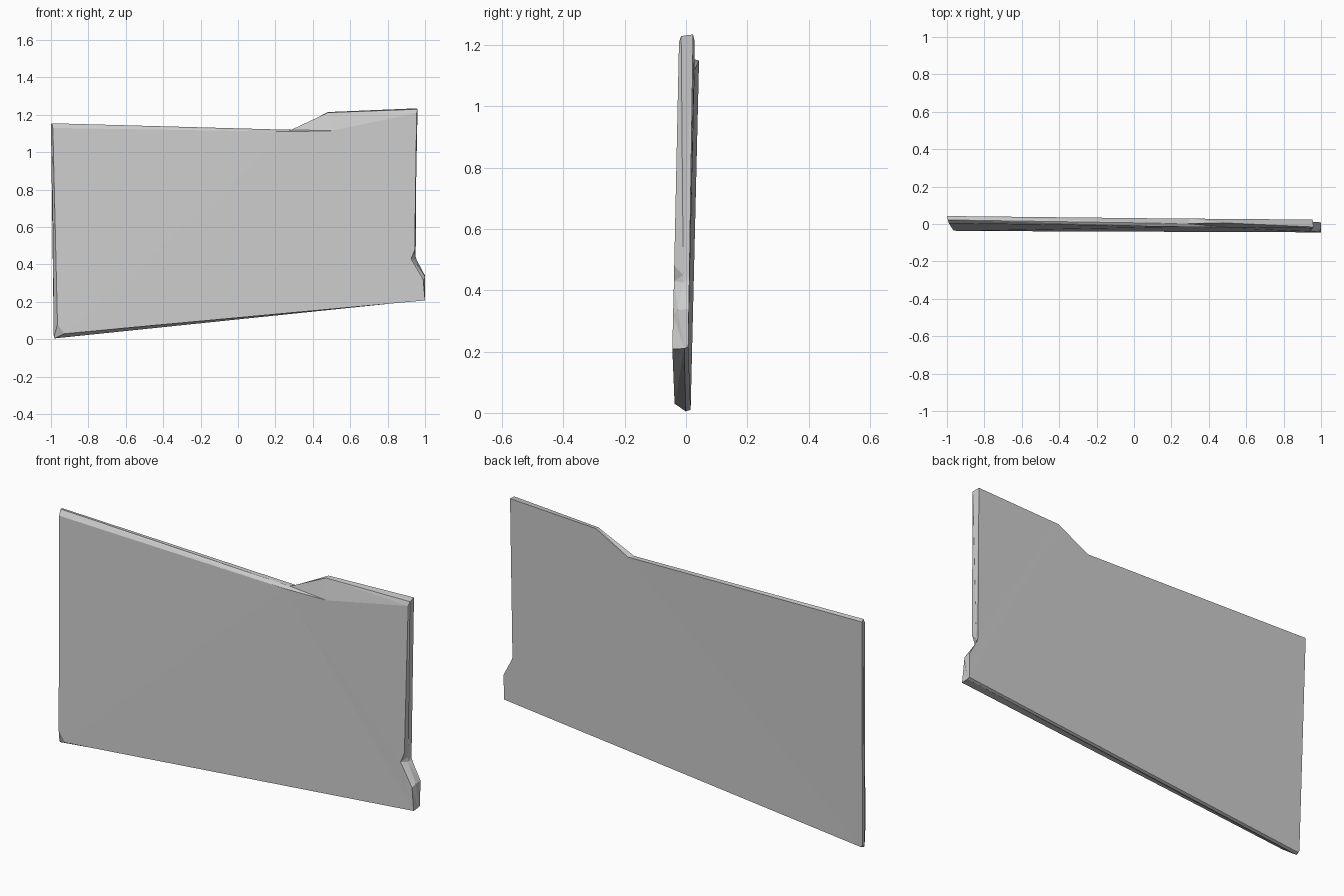
import bpy
import bmesh

# Remove the default cube only
default_cube = bpy.data.objects.get("Cube")
if default_cube:
    bpy.data.objects.remove(default_cube, do_unlink=True)


def make_material(name, colour):
    material = bpy.data.materials.new(name)
    material.use_nodes = True
    material.diffuse_color = colour
    shader = material.node_tree.nodes["Principled BSDF"]
    shader.inputs["Base Color"].default_value = colour
    shader.inputs["Roughness"].default_value = 0.9
    return material


def mix(a, b, t):
    return a + (b - a) * t


# The slab leans backwards, more on its right end than on its left end
def front_depth(x, z):
    t = (x + 1) / 2
    return mix(-0.038 + 0.037 * z, -0.049 + 0.021 * z, t)


def back_depth(x, z):
    t = (x + 1) / 2
    return mix(0.015 + 0.024 * z, 0.004 + 0.015 * z, t)


# Each outline corner: front (x, z), ridge (x, z), back (x, z), ridge position through thickness
corners = [
    ((-0.93, 0.03), (-0.98, 0.005), (-0.975, 0.01), 0.7),    # lower left
    ((-0.965, 0.08), (-0.985, 0.01), (-0.985, 0.02), 0.7),   # clipped corner
    ((-0.99, 1.13), (-0.995, 1.155), (-1, 1.15), 0.45),      # upper left
    ((0.27, 1.11), (0.285, 1.12), (0.3, 1.12), 0.4),         # break in top edge
    ((0.5, 1.115), (0.48, 1.212), (0.48, 1.215), 0.5),       # raised shoulder
    ((0.955, 1.21), (0.96, 1.23), (0.955, 1.235), 0.15),     # upper right
    ((0.945, 0.48), (0.945, 0.45), (0.95, 0.44), 0.6),       # chip top
    ((0.925, 0.43), (0.945, 0.425), (0.955, 0.425), 0.6),    # chip bottom
    ((0.99, 0.32), (1, 0.335), (1, 0.34), 0.3),              # toe top
    ((1, 0.208), (1, 0.21), (1, 0.215), 0.75),               # lower right
]


def build_slab(name, material):
    bm = bmesh.new()
    rings = [[], [], []]
    for front, ridge, back, share in corners:
        for ring, (x, z), t in zip(rings, (front, ridge, back), (0, share, 1)):
            y = mix(front_depth(x, z), back_depth(x, z), t)
            ring.append(bm.verts.new((x, y, z)))

    # Rim strips between neighbouring rings
    count = len(corners)
    for near, far in zip(rings, rings[1:]):
        for i in range(count):
            j = (i + 1) % count
            bm.faces.new((near[i], near[j], far[j], far[i]))

    # Broad front and back faces
    bm.faces.new(rings[0])
    bm.faces.new(rings[2])
    bmesh.ops.triangulate(bm, faces=bm.faces[:])
    bmesh.ops.recalc_face_normals(bm, faces=bm.faces[:])

    mesh = bpy.data.meshes.new(name)
    bm.to_mesh(mesh)
    bm.free()
    mesh.materials.append(material)
    slab = bpy.data.objects.new(name, mesh)
    bpy.context.collection.objects.link(slab)
    return slab


build_slab("broken_slab", make_material("plain grey", (0.6, 0.6, 0.6, 1)))
